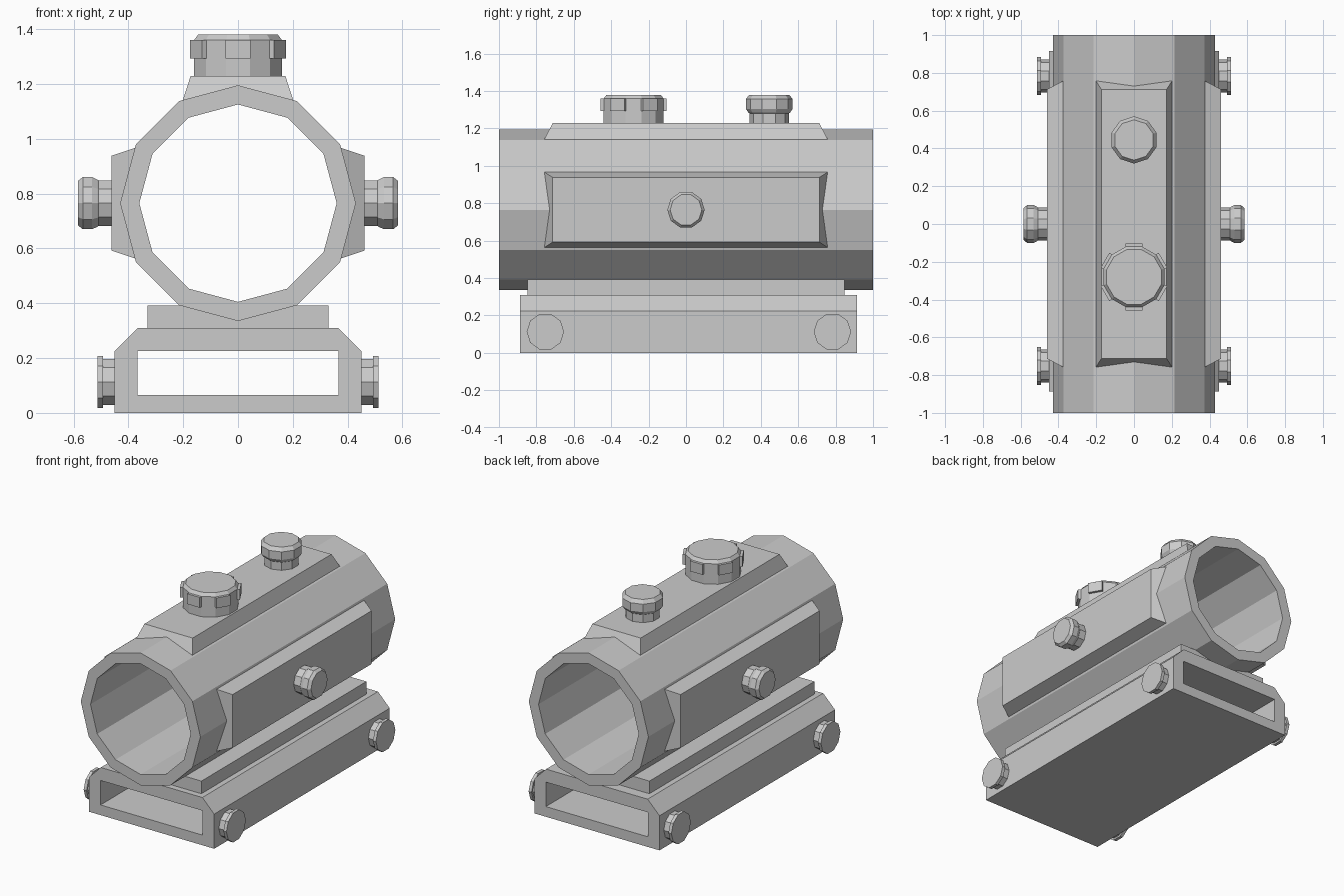
import bpy, bmesh
from math import sin, cos, pi
from mathutils import Matrix, Vector

if "Cube" in bpy.data.objects:
    bpy.data.objects.remove(bpy.data.objects["Cube"])


def finish(bm, name):
    bmesh.ops.recalc_face_normals(bm, faces=bm.faces)
    me = bpy.data.meshes.new(name)
    bm.to_mesh(me)
    bm.free()
    ob = bpy.data.objects.new(name, me)
    bpy.context.collection.objects.link(ob)
    return ob


def skin(bm, a, b):
    n = len(a)
    for i in range(n):
        j = (i + 1) % n
        bm.faces.new((a[i], a[j], b[j], b[i]))


def hollow_extrusion(name, outer, inner, y0, y1):
    """Extrude an (x, z) ring along y."""
    bm = bmesh.new()
    loops = [[bm.verts.new((x, y, z)) for x, z in pts]
             for pts, y in ((outer, y0), (outer, y1), (inner, y1), (inner, y0))]
    for k in range(4):
        skin(bm, loops[k], loops[(k + 1) % 4])
    return finish(bm, name)


def loft(name, rings, matrix=Matrix()):
    """Closed solid through a stack of point rings."""
    bm = bmesh.new()
    loops = [[bm.verts.new(matrix @ Vector(p)) for p in ring] for ring in rings]
    for a, b in zip(loops, loops[1:]):
        skin(bm, a, b)
    bm.faces.new(loops[0])
    bm.faces.new(loops[-1])
    return finish(bm, name)


def knob(name, profile, sides, phase, matrix):
    """Turned (radius, height) profile along local z."""
    loft(name, [[(r * cos(phase + 2 * pi * i / sides),
                  r * sin(phase + 2 * pi * i / sides), h) for i in range(sides)]
                for r, h in profile], matrix)


def plate(name, low, high, h0, h1, matrix=Matrix()):
    """Block with tapered sides; low and high are half sizes."""
    loft(name, [[(sx * d[0], sy * d[1], h)
                 for sx, sy in ((-1, -1), (1, -1), (1, 1), (-1, 1))]
                for d, h in ((low, h0), (high, h1))], matrix)


def circle(r, n, z):
    return [(r * cos(2 * pi * i / n), z + r * sin(2 * pi * i / n)) for i in range(n)]


AXIS_Z = 0.765

# sight tube
hollow_extrusion("tube", circle(0.43, 12, AXIS_Z), circle(0.36, 12, AXIS_Z), -1, 1)

# rail clamp and riser
hollow_extrusion("clamp_base",
                 [(-.45, 0), (.45, 0), (.45, .225), (.365, .31), (-.365, .31), (-.45, .225)],
                 [(-.367, .066), (.367, .066), (.367, .2), (.367, .225), (-.367, .225), (-.367, .2)],
                 -0.887, 0.915)
plate("riser", (0.33, 0.847), (0.33, 0.847), 0.31, 0.392)

# top plate
plate("top_plate", (0.203, 0.76), (0.173, 0.713), 1.137, 1.228)

# small top knob
knob("small_top_knob",
     [(.105, 1.22), (.105, 1.28), (.112, 1.285), (.125, 1.305), (.125, 1.357), (.107, 1.38)],
     10, pi / 2, Matrix.Translation((0, 0.445, 0)))

# large top knob with six raised grips
dial = Matrix.Translation((0, -0.28, 0))
knob("large_top_knob", [(.166, 1.22), (.166, 1.36), (.15, 1.38)], 12, pi / 12, dial)
for i in range(6):
    turn = dial @ Matrix.Rotation(i * pi / 3, 4, 'Z') @ Matrix.Translation((0, -0.163, 0))
    plate(f"knob_grip_{i + 1}", (0.045, 0.014), (0.045, 0.014), 1.293, 1.36, turn)

# mirrored side parts: local z points outward
for side, s in (("right", 1), ("left", -1)):
    out = Matrix(((0, 0, s, 0), (0, 1, 0, 0), (1, 0, 0, 0), (0, 0, 0, 1)))
    mid = Matrix.Translation((0, 0, AXIS_Z)) @ out
    plate(f"{side}_plate", (0.203, 0.76), (0.173, 0.713), 0.371, 0.461, mid)
    knob(f"{side}_knob",
         [(.087, .455), (.087, .508), (.09, .512), (.1, .532), (.1, .566), (.085, .584)],
         10, pi / 2, mid)
    for end, y in (("front", -0.752), ("back", 0.783)):
        knob(f"{end}_{side}_clamp_bolt",
             [(.088, .44), (.088, .492), (.1, .492), (.1, .513)],
             10, pi / 2, Matrix.Translation((0, y, 0.113)) @ out)
